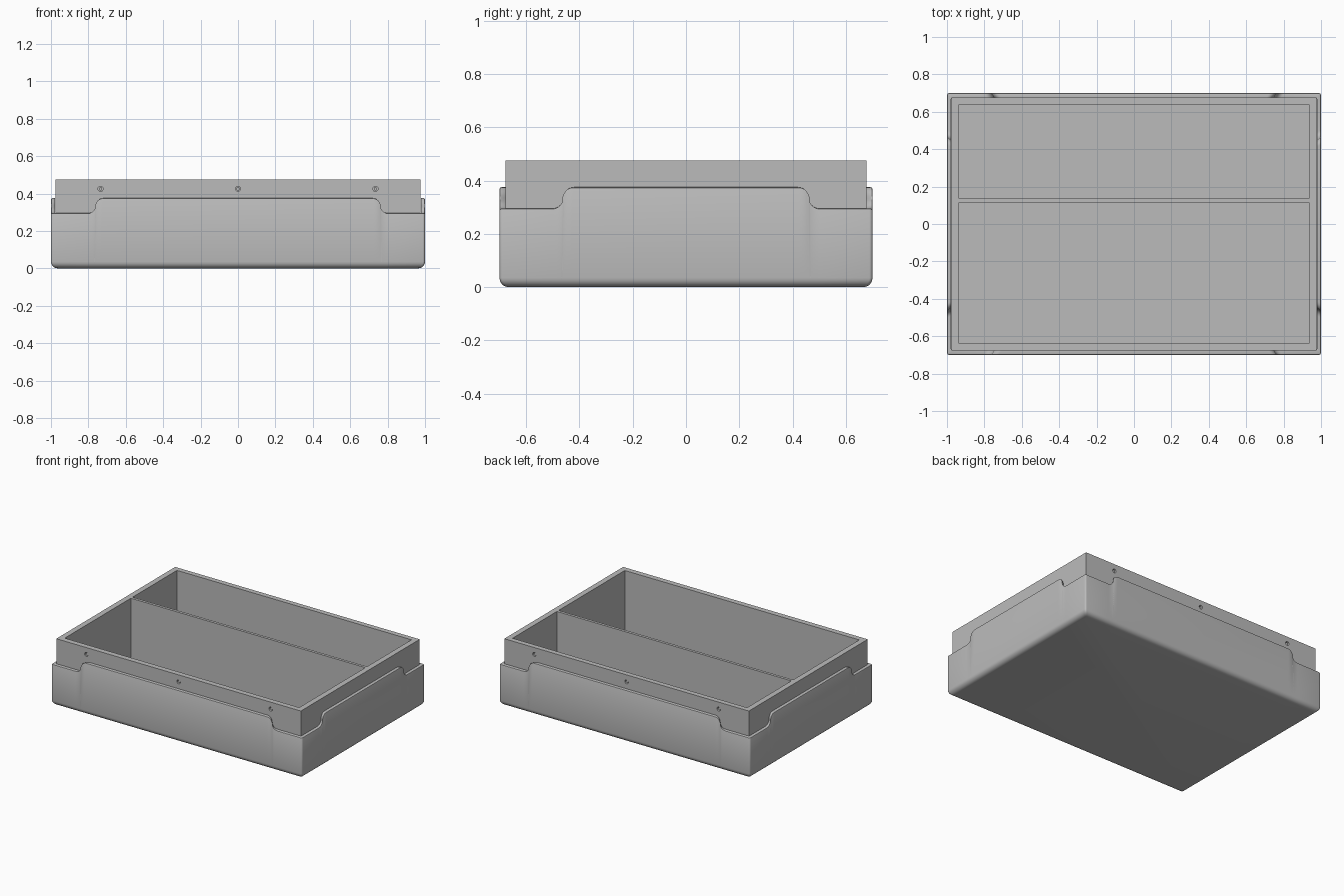
import bpy, bmesh, math
from mathutils import Matrix, Vector

cube = bpy.data.objects.get("Cube")
if cube:
    bpy.data.objects.remove(cube, do_unlink=True)

grey = bpy.data.materials.new("light_grey")
grey.use_nodes = True
colour = (0.5, 0.5, 0.5, 1)
grey.diffuse_color = colour
grey.node_tree.nodes["Principled BSDF"].inputs["Base Color"].default_value = colour

HX, HY = 1.0, 0.70            # sleeve half sizes
BX, BY, TOP = 0.975, 0.677, 0.475   # tray half sizes and rim height
LOW, HIGH = 0.295, 0.375      # sleeve edge at corners and mid sides


def make_object(name, bm):
    bmesh.ops.recalc_face_normals(bm, faces=bm.faces)
    mesh = bpy.data.meshes.new(name)
    bm.to_mesh(mesh)
    bm.free()
    mesh.materials.append(grey)
    obj = bpy.data.objects.new(name, mesh)
    bpy.context.collection.objects.link(obj)
    return obj


def add_box(bm, lo, hi):
    lo, hi = Vector(lo), Vector(hi)
    matrix = Matrix.Translation((lo + hi) / 2) @ Matrix.Diagonal((*(hi - lo), 1))
    bmesh.ops.create_cube(bm, size=1, matrix=matrix)


def activate(obj):
    bpy.ops.object.select_all(action="DESELECT")
    obj.select_set(True)
    bpy.context.view_layer.objects.active = obj


def step_curve(centre, steps=6):
    """S-shaped drop from HIGH to LOW, as (distance along the side, height)."""
    r = (HIGH - LOW) / 2
    angles = [math.pi / 2 * i / steps for i in range(steps + 1)]
    upper = [(centre - r + r * math.sin(a), HIGH - r + r * math.cos(a)) for a in angles]
    lower = [(centre + r - r * math.cos(a), LOW + r - r * math.sin(a)) for a in angles[1:]]
    return upper + lower


# Sleeve outline for one quarter: front side, rounded corner, right side
r = 0.012
quarter = [(x, -HY, z) for x, z in step_curve(0.765)]
for i in range(5):
    a = math.pi / 2 * i / 4
    quarter.append((HX - r + r * math.sin(a), -HY + r - r * math.cos(a), LOW))
quarter += [(HX, -y, z) for y, z in reversed(step_curve(0.465))]
half = quarter + [(x, -y, z) for x, y, z in reversed(quarter)]
outline = half + [(-x, y, z) for x, y, z in reversed(half)]

# Rings as (inset, height); no height means the stepped top edge
edge = 0.035
rings = []
for i in range(6):
    a = math.pi / 2 * i / 5
    rings.append((edge * (1 - math.sin(a)), edge * (1 - math.cos(a))))
top_ring = len(rings)
rings += [(0, None), (0.0225, None), (0.0225, 0.02)]

bm = bmesh.new()
loops = []
for inset, height in rings:
    loops.append([bm.verts.new((x * (1 - inset / HX), y * (1 - inset / HY),
                                z if height is None else height))
                  for x, y, z in outline])
for a, b in zip(loops, loops[1:]):
    for i in range(len(a)):
        j = (i + 1) % len(a)
        bm.faces.new((a[i], a[j], b[j], b[i]))
bm.faces.new(loops[0])
bm.faces.new(loops[-1])
rim = set(loops[top_ring])
bmesh.ops.bevel(bm, geom=[e for e in bm.edges if set(e.verts) <= rim],
                offset=0.007, segments=2, profile=0.5, affect="EDGES")
sleeve = make_object("outer_sleeve", bm)
activate(sleeve)
bpy.ops.object.shade_smooth_by_angle(angle=math.radians(35))

# Tray block
bm = bmesh.new()
add_box(bm, (-BX, -BY, 0.02), (BX, BY, TOP))
tray = make_object("divided_tray", bm)

# Two compartments and the screw holes along the front and back
bm = bmesh.new()
for y0, y1 in ((-0.638, 0.115), (0.135, 0.64)):
    add_box(bm, (-0.935, y0, 0.04), (0.935, y1, TOP + 0.1))
for side in (-1, 1):
    for x in (-0.735, 0, 0.735):
        matrix = Matrix.Translation((x, side * BY, 0.425)) @ Matrix.Rotation(math.pi / 2, 4, "X")
        bmesh.ops.create_cone(bm, cap_ends=True, segments=20, radius1=0.014,
                              radius2=0.014, depth=0.04, matrix=matrix)
cutter = make_object("tray_cutter", bm)
cutter.hide_render = True

cut = tray.modifiers.new("hollow", "BOOLEAN")
cut.operation = "DIFFERENCE"
cut.solver = "EXACT"
cut.object = cutter
activate(tray)
bpy.ops.object.modifier_apply(modifier=cut.name)
bpy.data.objects.remove(cutter, do_unlink=True)
bpy.ops.object.shade_smooth_by_angle(angle=math.radians(30))

# Screw heads set inside the holes
bm = bmesh.new()
for side in (-1, 1):
    for x in (-0.735, 0, 0.735):
        matrix = Matrix.Translation((x, side * (BY - 0.015), 0.425)) @ Matrix.Rotation(math.pi / 2, 4, "X")
        bmesh.ops.create_cone(bm, cap_ends=True, segments=20, radius1=0.009,
                              radius2=0.009, depth=0.016, matrix=matrix)
make_object("screw_heads", bm)
